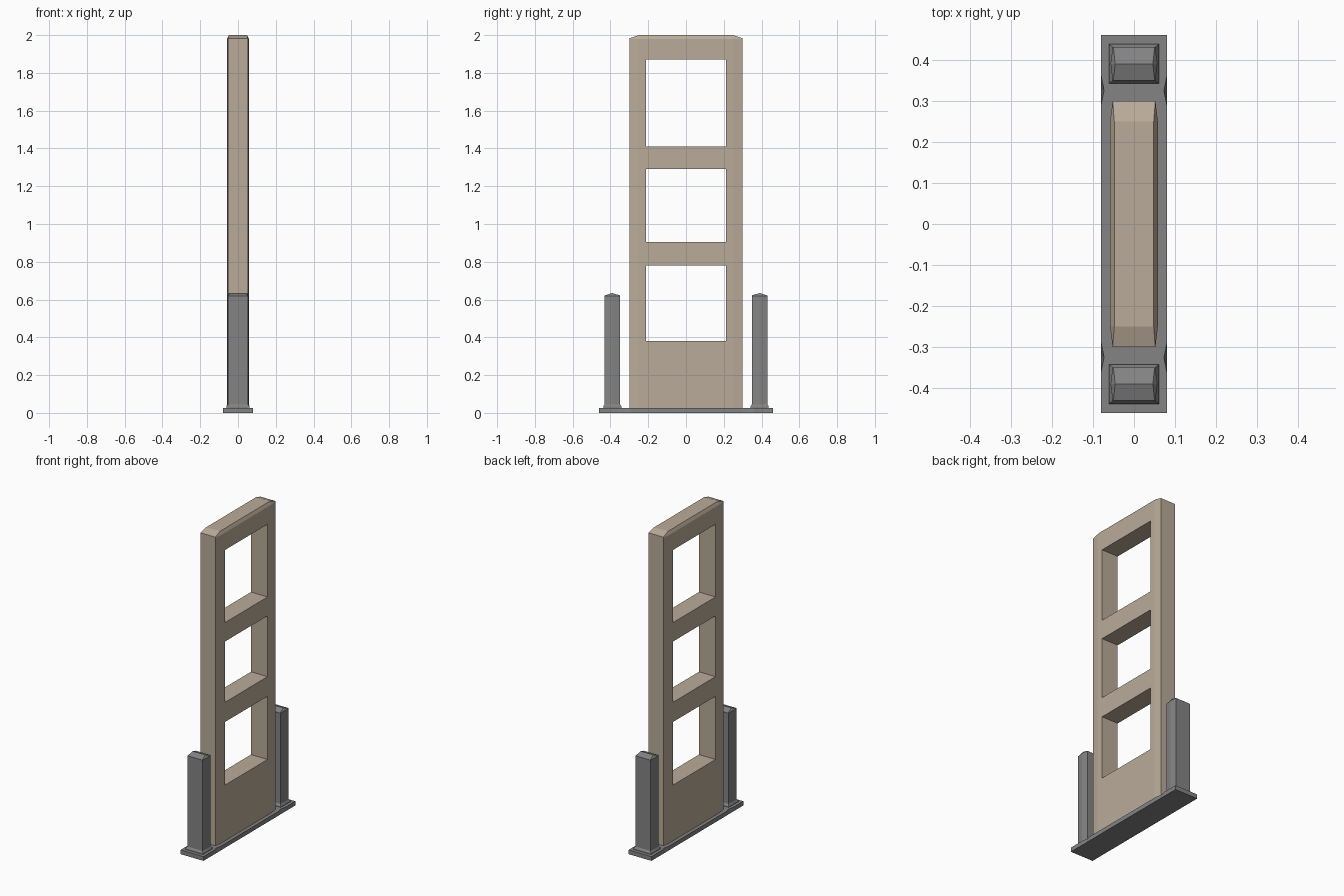
import bpy
import bmesh

old = bpy.data.objects.get("Cube")
if old:
    bpy.data.objects.remove(old, do_unlink=True)


def make_material(name, color):
    mat = bpy.data.materials.new(name)
    mat.use_nodes = True
    mat.diffuse_color = color
    mat.node_tree.nodes["Principled BSDF"].inputs["Base Color"].default_value = color
    return mat


tan = make_material("warm beige", (0.49, 0.41, 0.32, 1))
gray = make_material("mid gray", (0.23, 0.23, 0.23, 1))


def mirrored_ring(side):
    """Close a right-hand outline of (x, y, z) points with its mirror in x."""
    return side + [(-x, y, z) for x, y, z in reversed(side)]


def loft(name, sides, mat):
    """Skin a stack of mirrored outlines and cap both ends."""
    bm = bmesh.new()
    rings = [[bm.verts.new(p) for p in mirrored_ring(s)] for s in sides]
    count = len(rings[0])
    for low, high in zip(rings, rings[1:]):
        for i in range(count):
            j = (i + 1) % count
            bm.faces.new((low[i], low[j], high[j], high[i]))
    # cap as strips running from each side to its mirror
    for ring in (rings[0], rings[-1]):
        for i in range(count // 2 - 1):
            bm.faces.new((ring[i], ring[i + 1], ring[count - 2 - i], ring[count - 1 - i]))
    bmesh.ops.recalc_face_normals(bm, faces=bm.faces)
    mesh = bpy.data.meshes.new(name)
    bm.to_mesh(mesh)
    bm.free()
    mesh.materials.append(mat)
    obj = bpy.data.objects.new(name, mesh)
    bpy.context.collection.objects.link(obj)
    return obj


def cut_window(panel, bottom, top):
    bpy.ops.mesh.primitive_cube_add(size=1, location=(0, 0, (bottom + top) / 2))
    cutter = bpy.context.object
    cutter.name = "window_cutter"
    cutter.scale = (0.4, 0.425, top - bottom)
    cutter.hide_render = True
    mod = panel.modifiers.new("window", 'BOOLEAN')
    mod.operation = 'DIFFERENCE'
    mod.solver = 'EXACT'
    mod.object = cutter
    bpy.context.view_layer.objects.active = panel
    bpy.ops.object.modifier_apply(modifier=mod.name)
    bpy.data.objects.remove(cutter, do_unlink=True)


# Base plate with shallow nicks in its upper edge
base_y = (-0.46, -0.36, -0.325, -0.29, 0.29, 0.325, 0.36, 0.46)
plate_low = [(0.08, y, 0) for y in base_y]
plate_high = [(0.073 if abs(y) == 0.325 else 0.08, y, 0.027) for y in base_y]
loft("base_plate", [plate_low, plate_high], gray)

# Tall panel: ends narrow slightly, top is chamfered all round
wall_y = (-0.30, -0.25, 0.25, 0.30)


def panel_side(z):
    return [(0.052 if abs(y) > 0.28 else 0.058, y, z) for y in wall_y]


crown = [(0.052 if abs(y) > 0.28 else 0.048, y, 1.983 if abs(y) > 0.28 else 2.0)
         for y in wall_y]
panel = loft("panel", [panel_side(0.02), panel_side(1.98), crown], tan)
for bottom, top in ((0.38, 0.78), (0.905, 1.29), (1.41, 1.87)):
    cut_window(panel, bottom, top)

# Guard posts with a flared foot and a ridged cap
for name, cy in (("front_post", -0.39), ("back_post", 0.39)):
    def post_side(end_x, mid_x, half, z, ridge=0.0):
        return [(end_x, cy - half, z), (mid_x, cy, z + ridge), (end_x, cy + half, z)]

    loft(name, [post_side(0.061, 0.061, 0.048, 0.02),
                post_side(0.061, 0.061, 0.048, 0.034),
                post_side(0.052, 0.057, 0.041, 0.045),
                post_side(0.052, 0.057, 0.041, 0.62),
                post_side(0.05, 0.046, 0.039, 0.622, 0.013)], gray)
